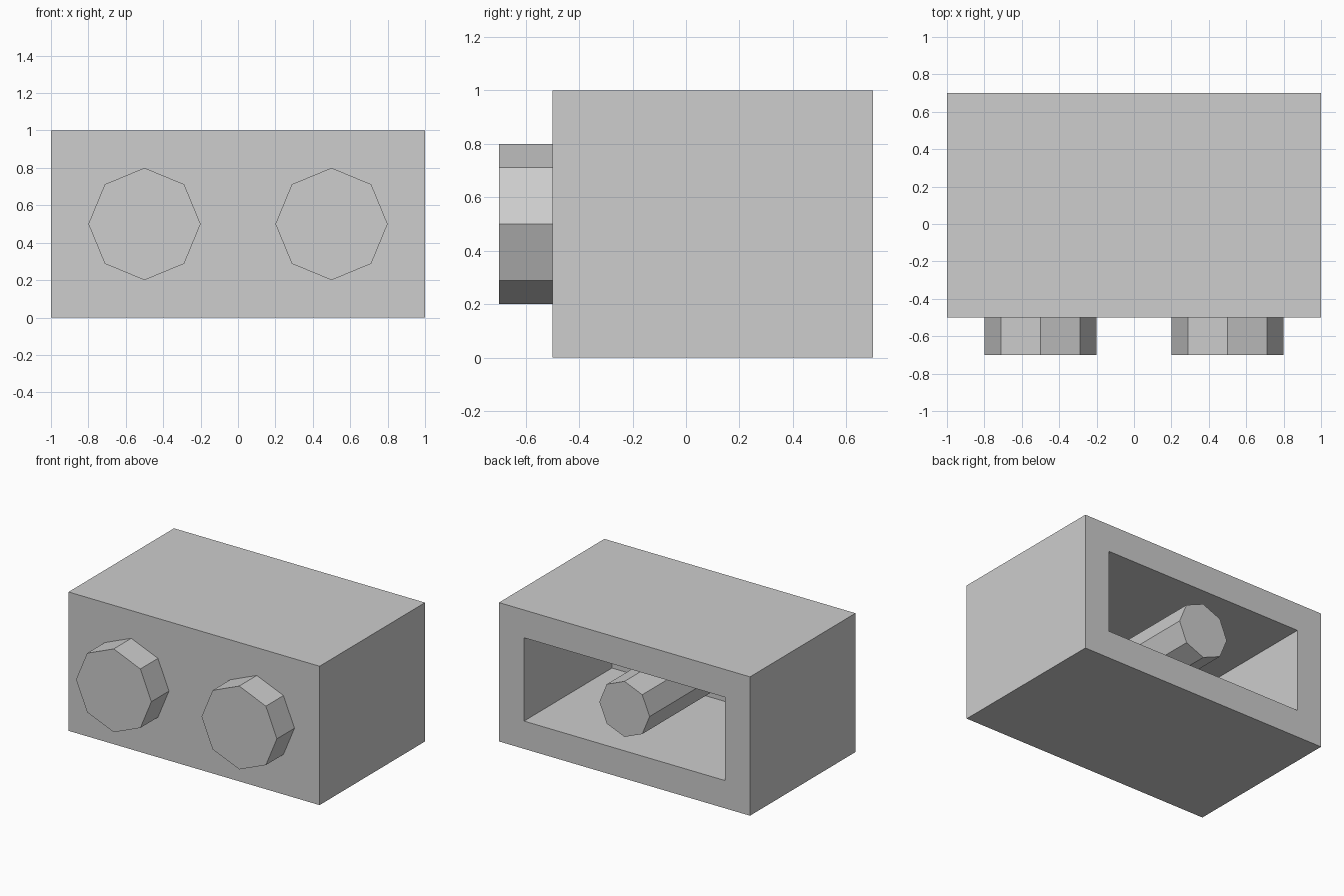
import bpy
import bmesh
import math
from mathutils import Matrix

cube = bpy.data.objects.get("Cube")
if cube:
    bpy.data.objects.remove(cube, do_unlink=True)

# Plain grey material
grey = bpy.data.materials.new("plain_grey")
grey.use_nodes = True
colour = (0.61, 0.61, 0.61, 1)
grey.diffuse_color = colour
for node in grey.node_tree.nodes:
    if node.type == 'BSDF_PRINCIPLED':
        node.inputs["Base Color"].default_value = colour


def add_object(name, bm):
    bmesh.ops.recalc_face_normals(bm, faces=bm.faces)
    mesh = bpy.data.meshes.new(name)
    bm.to_mesh(mesh)
    bm.free()
    mesh.materials.append(grey)
    obj = bpy.data.objects.new(name, mesh)
    bpy.context.collection.objects.link(obj)
    return obj


def octagon_rod(name, x, radius, y_front, y_back):
    """Eight-sided cylinder lying along y at mid height."""
    bm = bmesh.new()
    place = (Matrix.Translation((x, (y_front + y_back) / 2, 0.5))
             @ Matrix.Rotation(math.pi / 2, 4, 'X'))
    bmesh.ops.create_cone(bm, cap_ends=True, segments=8, radius1=radius,
                          radius2=radius, depth=y_back - y_front, matrix=place)
    return add_object(name, bm)


# Housing: a box whose back is inset and pushed in to form a cavity
wall, depth = 0.2, 1.0
bm = bmesh.new()
bmesh.ops.create_cube(bm, size=1, matrix=Matrix.Translation((0, 0.1, 0.5))
                      @ Matrix.Diagonal((2, 1.2, 1, 1)))
bm.normal_update()
back = max(bm.faces, key=lambda f: f.calc_center_median().y)
bmesh.ops.inset_region(bm, faces=[back], thickness=wall,
                       use_even_offset=True)
pushed = bmesh.ops.extrude_discrete_faces(bm, faces=[back])["faces"][0]
bmesh.ops.translate(bm, verts=pushed.verts, vec=(0, -depth, 0))
add_object("housing", bm)

# Knobs on the front
for side, x in (("right", -0.5), ("left", 0.5)):
    octagon_rod(side + "_knob", x, 0.3, -0.7, -0.5)

# Post inside the cavity, flush with the open back
octagon_rod("inner_post", 0, 0.2, -0.3, 0.7)
